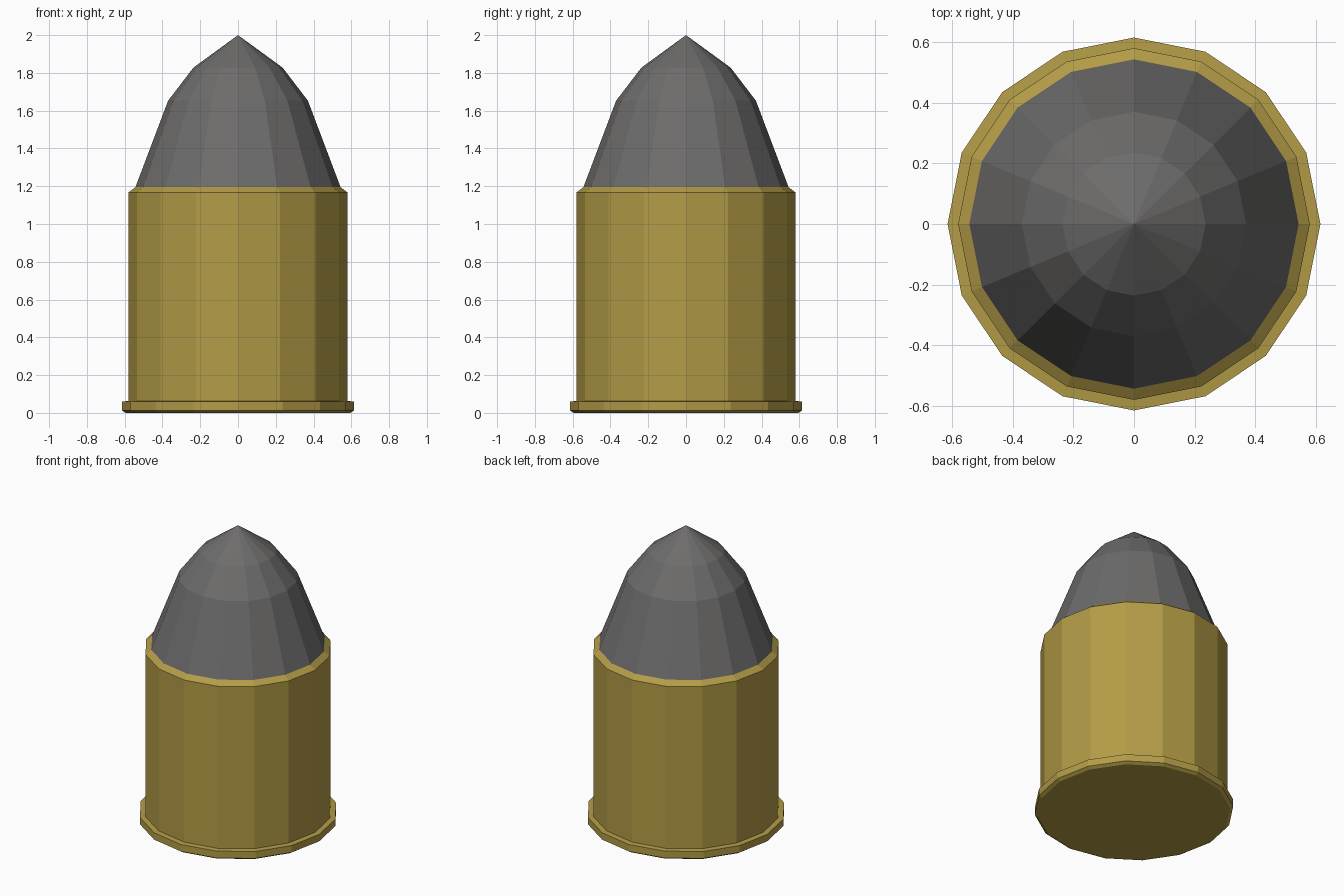
import bpy, bmesh, math

if "Cube" in bpy.data.objects:
    bpy.data.objects.remove(bpy.data.objects["Cube"])

SIDES = 16


def material(name, rgb):
    m = bpy.data.materials.new(name)
    m.diffuse_color = (*rgb, 1.0)
    m.use_nodes = True
    m.node_tree.nodes["Principled BSDF"].inputs["Base Color"].default_value = m.diffuse_color
    return m


def lathe(name, profile, mat):
    """Revolve (radius, z) points, listed bottom to top, about the z axis."""
    bm = bmesh.new()
    rings = []
    for r, z in profile:
        if r == 0:
            rings.append([bm.verts.new((0, 0, z))] * SIDES)
        else:
            rings.append([bm.verts.new((r * math.cos(2 * math.pi * i / SIDES),
                                        r * math.sin(2 * math.pi * i / SIDES), z))
                          for i in range(SIDES)])
    for low, high in zip(rings, rings[1:]):
        for i in range(SIDES):
            j = (i + 1) % SIDES
            corners = dict.fromkeys((low[i], low[j], high[j], high[i]))
            bm.faces.new(list(corners))
    mesh = bpy.data.meshes.new(name)
    bm.to_mesh(mesh)
    bm.free()
    mesh.materials.append(mat)
    obj = bpy.data.objects.new(name, mesh)
    bpy.context.collection.objects.link(obj)
    return obj


brass = material("brass", (0.45, 0.33, 0.062))
lead = material("dark_grey_metal", (0.155, 0.151, 0.149))

# Casing: flat base, chamfered rim, straight wall and shoulder at the mouth
lathe("casing", [(0, 0), (0.595, 0), (0.615, 0.013), (0.615, 0.06), (0.58, 0.063),
                 (0.58, 1.167), (0.543, 1.195)], brass)

# Pointed tip seated in the mouth of the casing
lathe("tip", [(0.543, 1.195), (0.37, 1.653), (0.236, 1.828), (0, 2.0)], lead)
